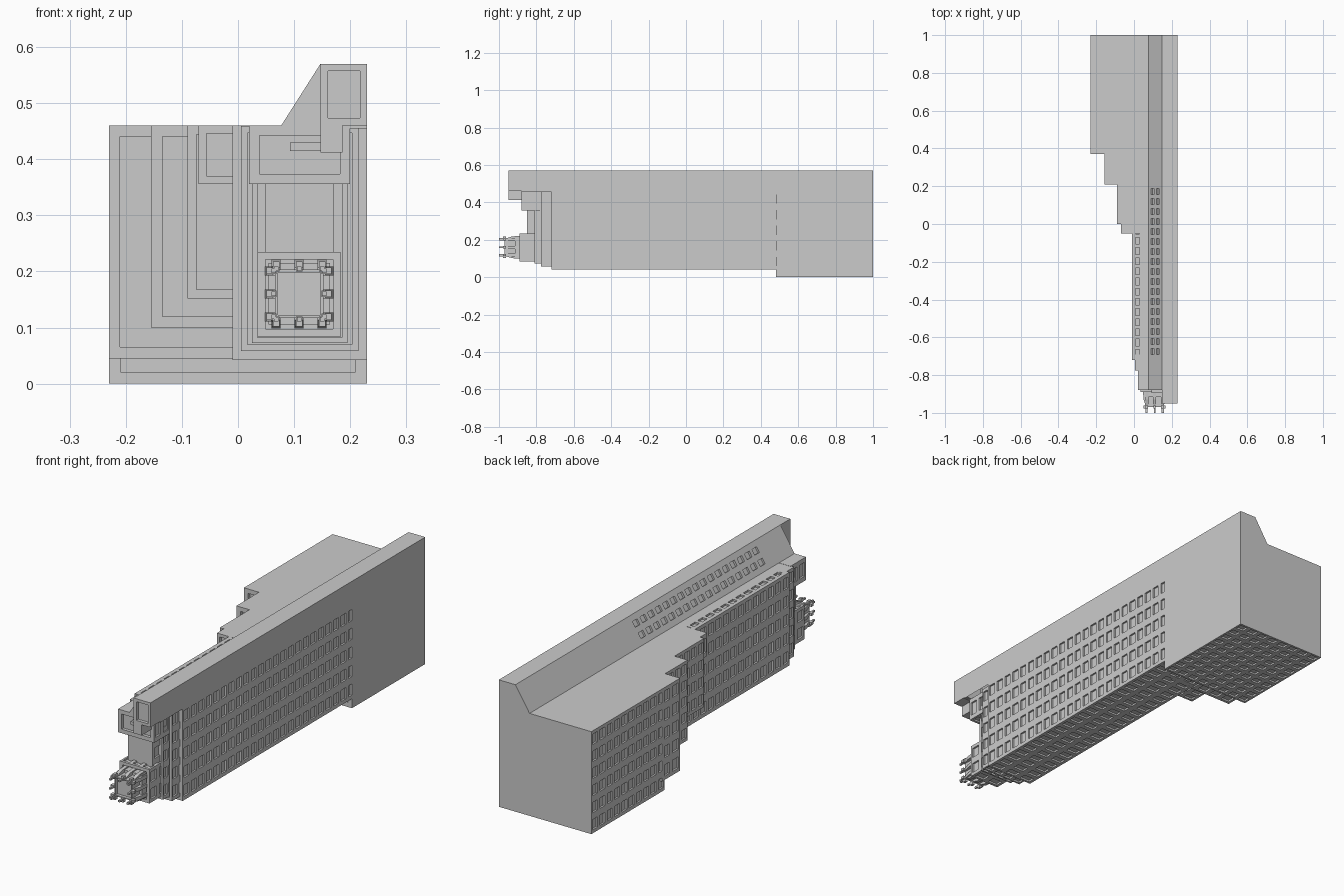
import bpy, bmesh
from math import cos, sin, pi
from mathutils import Vector as V

if "Cube" in bpy.data.objects:
    bpy.data.objects.remove(bpy.data.objects["Cube"])

ROW, COL = 0.077, 0.053      # storey and window pitch


def cuts(n, lo, hi, fill):
    """Positions 0..1 of window edges; odd intervals are openings."""
    p = (hi - lo) / n
    out = [0.0]
    for i in range(n):
        c = lo + p * (i + 0.5)
        out += [c - p * fill / 2, c + p * fill / 2]
    return out + [1.0]


def wall(bm, o, u, v, nu=0, nv=0, region=(0, 1, 0, 1), fill=(0.66, 0.6), depth=0.008):
    """Rectangular wall with a grid of sunk openings."""
    o, u, v = V(o), V(u), V(v)
    quad = lambda *p: bm.faces.new([bm.verts.new(q) for q in p])
    if not nu or not nv:
        quad(o, o + u, o + u + v, o + v)
        return
    d = -u.cross(v).normalized() * depth
    cu = cuts(nu, region[0], region[1], fill[0])
    cv = cuts(nv, region[2], region[3], fill[1])
    for i in range(len(cu) - 1):
        for j in range(len(cv) - 1):
            p = [o + u * a + v * b for a, b in ((cu[i], cv[j]), (cu[i + 1], cv[j]),
                                                (cu[i + 1], cv[j + 1]), (cu[i], cv[j + 1]))]
            if i % 2 and j % 2:
                s = [q + d for q in p]
                quad(*s)
                for k in range(4):
                    m = (k + 1) % 4
                    quad(p[k], p[m], s[m], s[k])
            else:
                quad(*p)


def finish(name, bm):
    bmesh.ops.remove_doubles(bm, verts=bm.verts, dist=1e-5)
    me = bpy.data.meshes.new(name)
    bm.to_mesh(me)
    bm.free()
    ob = bpy.data.objects.new(name, me)
    bpy.context.collection.objects.link(ob)
    return ob


def block(name, x, y, z, windows="", panel=0.0, roof=None, cols=None, bottom=None):
    """Box with windows on the listed sides (l, r, b) and a sunk front panel."""
    bm = bmesh.new()
    (x0, x1), (y0, y1), (z0, z1) = x, y, z
    X, Y, Z = x1 - x0, y1 - y0, z1 - z0
    nr = max(1, round(Z / ROW))
    nc = cols or max(1, round(Y / COL))
    nb = bottom or max(1, round(X / 0.062))
    wall(bm, (x0, y1, z0), (0, -Y, 0), (0, 0, Z), nc * ("l" in windows), nr)
    wall(bm, (x1, y0, z0), (0, Y, 0), (0, 0, Z), nc * ("r" in windows), nr)
    wall(bm, (x0, y1, z0), (X, 0, 0), (0, -Y, 0), nb * ("b" in windows), nc)
    wall(bm, (x1, y1, z0), (-X, 0, 0), (0, 0, Z))
    wall(bm, (x0, y0, z1), (X, 0, 0), (0, Y, 0), **(roof or {}))
    a, b = panel / X, panel / Z
    n = 1 if panel else 0
    wall(bm, (x0, y0, z0), (X, 0, 0), (0, 0, Z), n, n, (a, 1 - a, b, 1 - b), (1, 1), 0.014)
    return finish(name, bm)


# stepped base: each tier narrower and reaching further forward
bm = bmesh.new()
wall(bm, (-0.23, 1, 0), (0, -0.52, 0), (0, 0, 0.46), 10, 6)
wall(bm, (-0.23, 1, 0), (0.46, 0, 0), (0, -0.52, 0), 8, 10)
wall(bm, (0.23, 0.48, 0), (0, 0.52, 0), (0, 0, 0.46))
wall(bm, (0.23, 1, 0), (-0.46, 0, 0), (0, 0, 0.46))
wall(bm, (-0.23, 0.48, 0.46), (0.46, 0, 0), (0, 0.52, 0))
wall(bm, (-0.23, 0.48, 0), (0.46, 0, 0), (0, 0, 0.46), 1, 1, (0.045, 0.955, 0.045, 0.955), (1, 1), 0.014)
finish("base_tier", bm)
block("wing_tier_outer", (-0.23, 0.1), (0.37, 0.50), (0.045, 0.46), "lb", 0.02)
block("wing_tier_middle", (-0.155, 0.1), (0.21, 0.40), (0.10, 0.46), "lb", 0.02)
block("wing_tier_inner", (-0.09, 0.1), (0.0, 0.24), (0.152, 0.46), "lb", 0.016)
block("wing_tier_balcony", (-0.07, 0.1), (-0.05, 0.03), (0.356, 0.46), "l", 0.014)

# tall shaft with a row of windows along its upper face
block("shaft", (-0.01, 0.2295), (-0.72, 0.50), (0.042, 0.46), "lrb", 0.018, bottom=3,
      roof=dict(nu=1, nv=17, region=(0.06, 0.18, 0.01, 0.76), fill=(0.8, 0.66)))

# setbacks near the tip
block("setback_lower", (0.005, 0.215), (-0.775, -0.69), (0.058, 0.459), "lrb", 0.012, cols=2, bottom=4)
block("setback_upper", (0.025, 0.195), (-0.81, -0.74), (0.072, 0.458), "lrb", 0.01, cols=2, bottom=4)
block("neck", (0.048, 0.17), (-0.85, -0.77), (0.09, 0.40), "lr", 0, cols=1)
block("upper_head", (0.02, 0.2), (-0.88, -0.77), (0.356, 0.46), "lrb", 0.018, cols=2)
block("lower_head", (0.035, 0.183), (-0.89, -0.77), (0.083, 0.235), "lrb", 0.014, cols=2,
      roof=dict(nu=3, nv=2))
block("head_ledge", (0.093, 0.15), (-0.895, -0.86), (0.415, 0.43))

# sloped spine running the whole length
bm = bmesh.new()
prof = [(0.077, 0.455), (0.077, 0.46), (0.147, 0.57), (0.23, 0.57), (0.23, 0.455)]
ya, yb = -0.88, 1.0
wall(bm, (0.077, ya, 0.46), (0.07, 0, 0.11), (0, yb - ya, 0), 2, 17, (0.1, 0.9, 0.095, 0.574), (0.5, 0.62), 0.009)
for (xa, za), (xb, zb) in zip(prof[2:], prof[3:]):
    wall(bm, (xa, ya, za), (xb - xa, 0, zb - za), (0, yb - ya, 0))
for yy in (ya, yb):
    vs = [bm.verts.new((a, yy, b)) for a, b in prof]
    bm.faces.new(vs if yy > 0 else vs[::-1])
finish("sloped_spine", bm)
block("spine_tip", (0.147, 0.23), (-0.95, -0.87), (0.46, 0.57), "", 0.013)
block("spine_bracket", (0.147, 0.186), (-0.95, -0.87), (0.412, 0.461))

# crown: tapering core ringed by fins and short pins
cx, cz = 0.109, 0.16
block("crown_base", (cx - 0.055, cx + 0.055), (-0.915, -0.88), (cz - 0.055, cz + 0.055))
block("crown_core", (cx - 0.043, cx + 0.043), (-0.97, -0.9), (cz - 0.043, cz + 0.043), "", 0.005)
bm = bmesh.new()


def prism(side, t, prof, w):
    """Extrude an (outward, y) profile to a fin on one side of the crown."""
    a = side * pi / 2
    n, s = V((cos(a), 0, sin(a))), V((-sin(a), 0, cos(a)))
    c = V((cx, 0, cz))
    rings = [[bm.verts.new(c + n * r + s * (t + k) + V((0, y, 0))) for r, y in prof]
             for k in (-w, w)]
    bm.faces.new(rings[0])
    bm.faces.new(rings[1][::-1])
    for i in range(len(prof)):
        j = (i + 1) % len(prof)
        bm.faces.new((rings[0][i], rings[1][i], rings[1][j], rings[0][j]))


for side in range(4):
    for t in (-0.041, 0, 0.041):
        prism(side, t, [(0.038, -0.88), (0.062, -0.88), (0.058, -0.93), (0.047, -0.965), (0.038, -0.965)], 0.008)
        prism(side, t, [(0.04, -0.962), (0.058, -0.962), (0.058, -0.978), (0.04, -0.978)], 0.006)
        prism(side, t, [(0.041, -0.975), (0.049, -0.975), (0.049, -1.0), (0.041, -1.0)], 0.004)
bmesh.ops.recalc_face_normals(bm, faces=bm.faces)
finish("crown_fins", bm)
